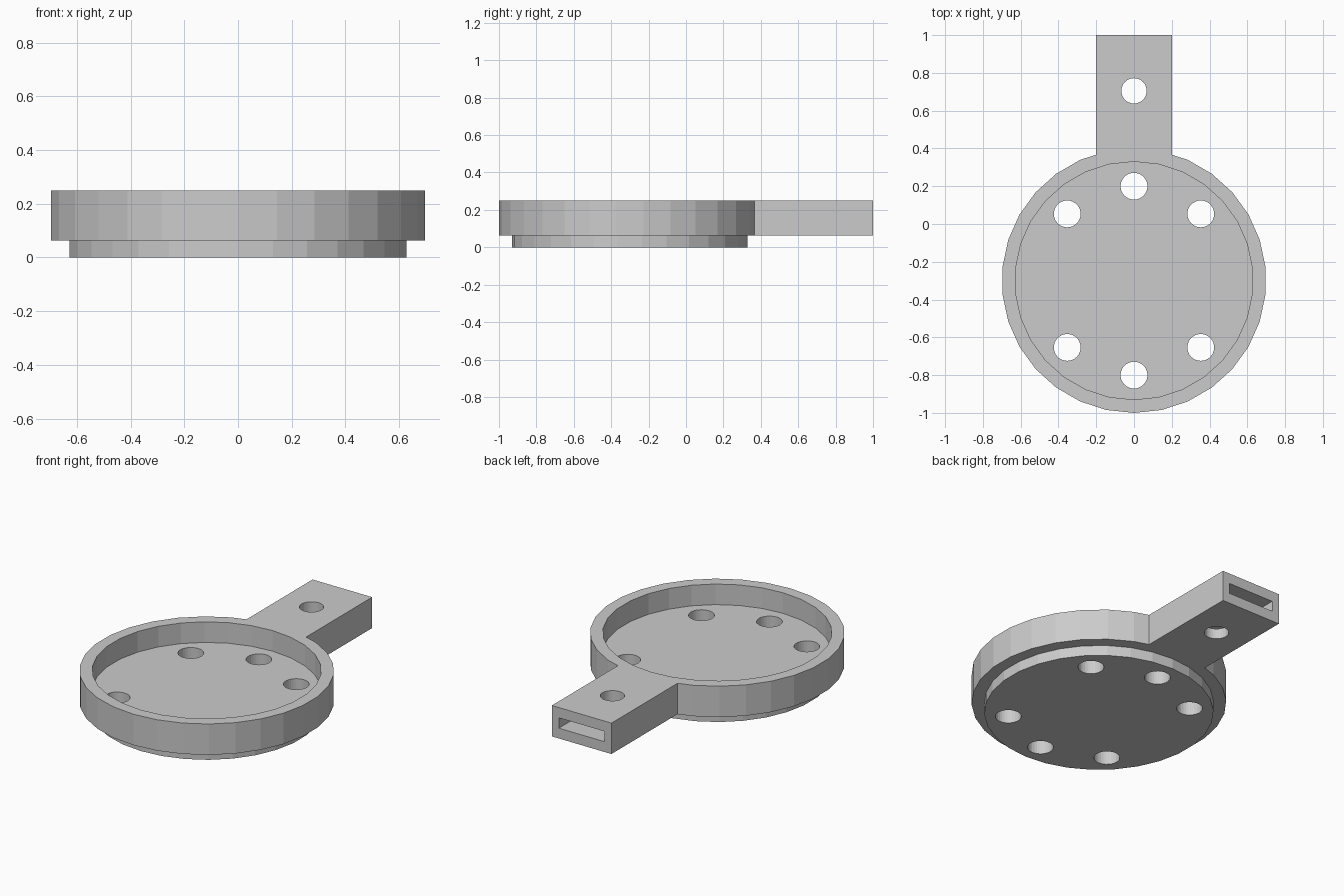
import bpy, bmesh
from math import sin, cos, tau

if "Cube" in bpy.data.objects:
    bpy.data.objects.remove(bpy.data.objects["Cube"])

CY = -0.3      # dish centre in y
SIDES = 30
R_OUT, R_IN = 0.7, 0.63


def ring(r, cx, cy, n=SIDES):
    # clockwise from +y, so a corner lies on the handle axis
    return [(cx + r * sin(tau * k / n), cy + r * cos(tau * k / n)) for k in range(n)]


def prism(name, outline, z0, z1):
    bm = bmesh.new()
    face = bm.faces.new([bm.verts.new((x, y, z0)) for x, y in outline])
    ext = bmesh.ops.extrude_face_region(bm, geom=[face])
    top = [g for g in ext["geom"] if isinstance(g, bmesh.types.BMVert)]
    bmesh.ops.translate(bm, vec=(0, 0, z1 - z0), verts=top)
    bmesh.ops.recalc_face_normals(bm, faces=bm.faces)
    me = bpy.data.meshes.new(name)
    bm.to_mesh(me)
    bm.free()
    ob = bpy.data.objects.new(name, me)
    bpy.context.collection.objects.link(ob)
    return ob


def combine(target, tool, operation):
    mod = target.modifiers.new(tool.name, 'BOOLEAN')
    mod.operation = operation
    mod.solver = 'EXACT'
    mod.object = tool
    bpy.context.view_layer.objects.active = target
    bpy.ops.object.modifier_apply(modifier=mod.name)
    bpy.data.objects.remove(tool)


# dish outline merged with the handle outline
circle = ring(R_OUT, 0, CY)
junction = 0.367
outline = [(-0.2, junction), (-0.2, 1), (0.2, 1), (0.2, junction)] + circle[2:-1]
dish = prism("dish_with_handle", outline, 0.0625, 0.25)

# stepped foot under the dish
combine(dish, prism("foot", ring(R_IN, 0, CY), 0, 0.09), 'UNION')

# round pocket in the dish
combine(dish, prism("pocket", ring(R_IN, 0, CY), 0.125, 0.4), 'DIFFERENCE')

# blind slot in the handle end
slot = [(-0.153, 0.4), (-0.153, 1.1), (0.153, 1.1), (0.153, 0.4)]
combine(dish, prism("slot", slot, 0.125, 0.1875), 'DIFFERENCE')

# six floor holes and one handle hole
d = 0.3535
spots = [(x, CY + y, 0.071) for x, y in
         [(0, 0.5), (0, -0.5), (d, d), (-d, d), (d, -d), (-d, -d)]]
for x, y, r in spots + [(0, 0.705, 0.067)]:
    combine(dish, prism("hole", ring(r, x, y), -0.2, 0.5), 'DIFFERENCE')
